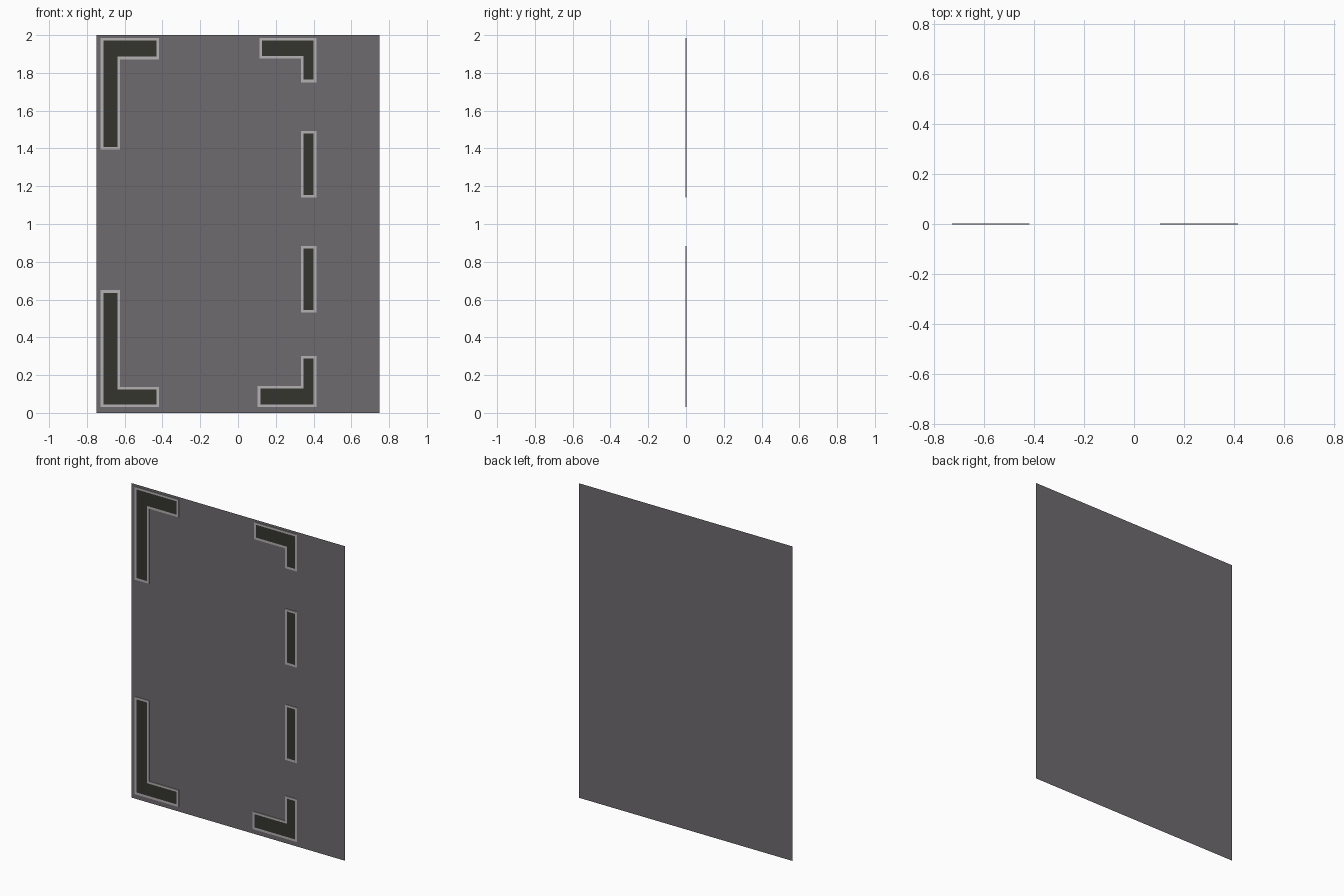
import bpy, bmesh
from mathutils import Vector

if "Cube" in bpy.data.objects:
    bpy.data.objects.remove(bpy.data.objects["Cube"])

def material(name, rgb):
    m = bpy.data.materials.new(name)
    m.diffuse_color = (*rgb, 1)
    m.use_nodes = True
    m.node_tree.nodes["Principled BSDF"].inputs["Base Color"].default_value = m.diffuse_color
    return m

grey = material("asphalt grey", (0.155, 0.148, 0.155))
light = material("pale border", (0.46, 0.44, 0.45))
dark = material("dark paint", (0.036, 0.036, 0.028))

BACK, FRONT, BORDER = 0.002, -0.002, 0.014

def make_object(name, bm, mats):
    me = bpy.data.meshes.new(name)
    bm.to_mesh(me)
    bm.free()
    for m in mats:
        me.materials.append(m)
    ob = bpy.data.objects.new(name, me)
    bpy.context.collection.objects.link(ob)

def face(bm, pts, y):
    f = bm.faces.new([bm.verts.new((x, y, z)) for x, z in pts])
    f.normal_update()
    if f.normal.y > 0:
        f.normal_flip()
    return f

def rect(x0, x1, z0, z1):
    return [(x0, z0), (x1, z0), (x1, z1), (x0, z1)]

def corner(xo, xi, xleg, zo, zarm, zleg):
    """L outline: outer corner, arm end, leg inner edge, arm inner edge, leg end."""
    return [(xo, zo), (xi, zo), (xi, zarm), (xleg, zarm), (xleg, zleg), (xo, zleg)]

def marking(name, pts):
    # thin plate with an inset dark centre, pale rim and open back
    bm = bmesh.new()
    f = face(bm, pts, FRONT)
    sides = bmesh.ops.extrude_edge_only(bm, edges=list(f.edges))["geom"]
    for v in sides:
        if isinstance(v, bmesh.types.BMVert):
            v.co.y = BACK
    bmesh.ops.inset_region(bm, faces=[f], thickness=BORDER, use_even_offset=True)
    f.material_index = 1
    bmesh.ops.recalc_face_normals(bm, faces=bm.faces)
    if f.normal.y > 0:
        bmesh.ops.reverse_faces(bm, faces=bm.faces)
    make_object(name, bm, [light, dark])

# flat panel
bm = bmesh.new()
face(bm, rect(-0.75, 0.75, 0, 2), BACK)
make_object("panel", bm, [grey])

# corner markings
marking("corner_top_left", corner(-0.727, -0.417, -0.624, 1.985, 1.872, 1.394))
marking("corner_bottom_left", corner(-0.727, -0.417, -0.624, 0.03, 0.137, 0.65))
marking("corner_top_right", corner(0.415, 0.114, 0.333, 1.985, 1.876, 1.75))
marking("corner_bottom_right", corner(0.415, 0.104, 0.333, 0.03, 0.142, 0.302))

# dashes along the right side
for i, (z0, z1) in enumerate([(0.531, 0.884), (1.139, 1.492)]):
    marking(f"dash_{i + 1}", rect(0.333, 0.415, z0, z1))
